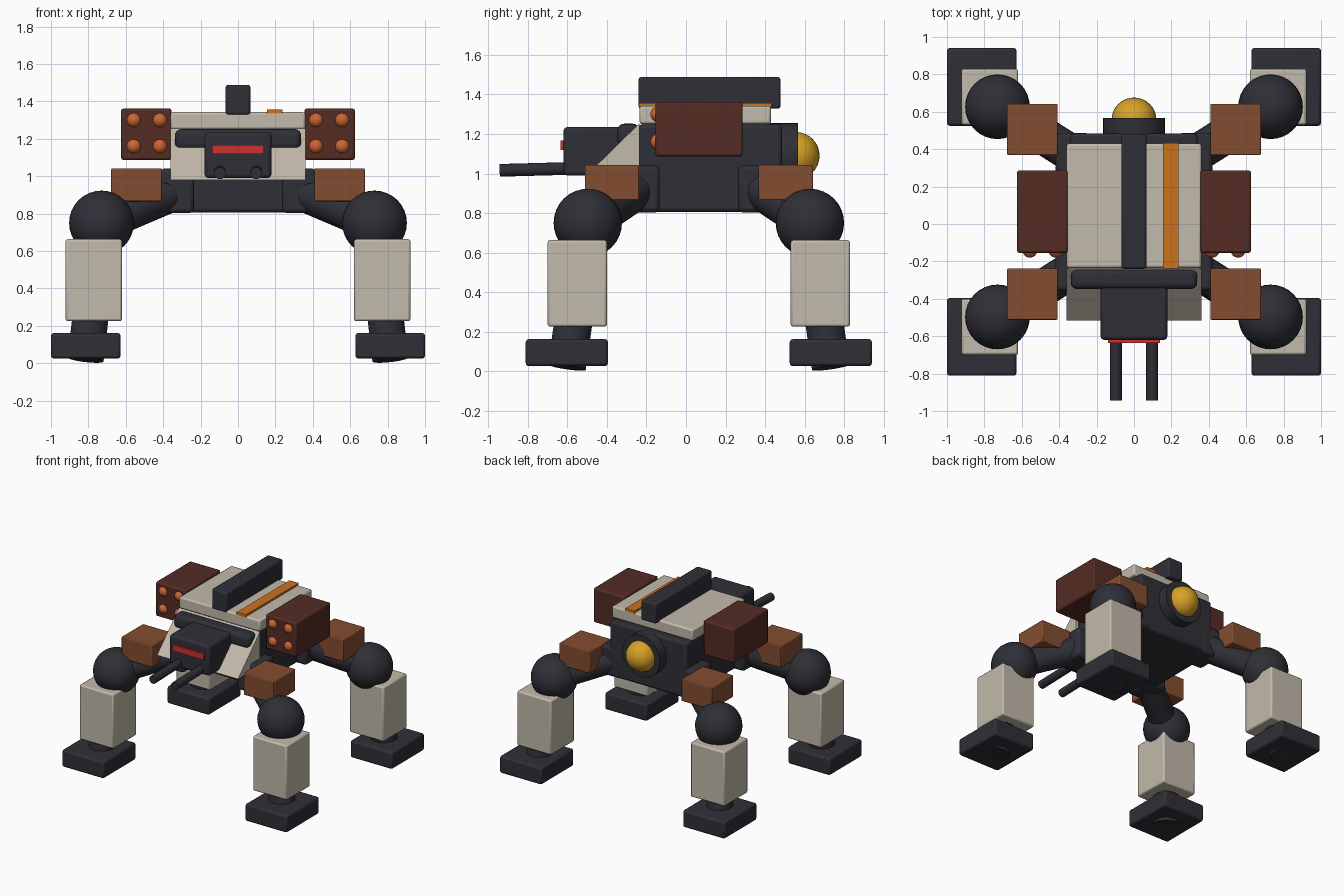
import bpy
import bmesh
import math
from mathutils import Vector

cube = bpy.data.objects.get("Cube")
if cube:
    bpy.data.objects.remove(cube, do_unlink=True)


def material(name, r, g, b):
    m = bpy.data.materials.new(name)
    m.use_nodes = True
    m.diffuse_color = (r, g, b, 1)
    bsdf = m.node_tree.nodes["Principled BSDF"]
    bsdf.inputs["Base Color"].default_value = (r, g, b, 1)
    bsdf.inputs["Roughness"].default_value = 0.7
    return m


DARK = material("dark_gunmetal", 0.028, 0.028, 0.038)
CREAM = material("bone_armor", 0.54, 0.49, 0.405)
RUST = material("rust_brown", 0.23, 0.075, 0.03)
MAROON = material("maroon", 0.09, 0.025, 0.017)
WARHEAD = material("warhead_orange", 0.6, 0.13, 0.035)
STRIPE = material("stripe_orange", 0.6, 0.17, 0.015)
GOLD = material("gold", 0.68, 0.36, 0.02)
RED = material("visor_red", 0.62, 0.03, 0.03)


def finish(name, bm, mat, bevel=0.0, segments=2, smooth=False):
    bmesh.ops.recalc_face_normals(bm, faces=bm.faces)
    mesh = bpy.data.meshes.new(name)
    bm.to_mesh(mesh)
    bm.free()
    mesh.materials.append(mat)
    ob = bpy.data.objects.new(name, mesh)
    bpy.context.collection.objects.link(ob)
    if bevel:
        mod = ob.modifiers.new("edge_bevel", "BEVEL")
        mod.width = bevel
        mod.segments = segments
    if smooth or bevel:
        bpy.ops.object.select_all(action="DESELECT")
        ob.select_set(True)
        bpy.context.view_layer.objects.active = ob
        bpy.ops.object.shade_smooth_by_angle(angle=math.radians(40))
    return ob


def box(name, x, y, z, mat, bevel=0.01, segments=2):
    """Box given by its (low, high) range on each axis."""
    bm = bmesh.new()
    bmesh.ops.create_cube(bm, size=1)
    for v in bm.verts:
        v.co = [(lo + hi) / 2 + c * (hi - lo) for c, (lo, hi) in zip(v.co, (x, y, z))]
    return finish(name, bm, mat, bevel, segments)


def ball(name, centre, radius, mat):
    bm = bmesh.new()
    bmesh.ops.create_uvsphere(bm, u_segments=32, v_segments=16, radius=radius)
    bmesh.ops.translate(bm, verts=bm.verts, vec=centre)
    return finish(name, bm, mat, smooth=True)


def rod(name, start, end, radius, mat, sides=24):
    a, b = Vector(start), Vector(end)
    bm = bmesh.new()
    bmesh.ops.create_cone(bm, cap_ends=True, segments=sides, radius1=radius,
                          radius2=radius, depth=(b - a).length)
    bmesh.ops.rotate(bm, verts=bm.verts,
                     matrix=(b - a).to_track_quat("Z", "Y").to_matrix())
    bmesh.ops.translate(bm, verts=bm.verts, vec=(a + b) / 2)
    return finish(name, bm, mat, smooth=True)


def around(c, half):
    return (c - half, c + half)


# Hull, top armour, spine and stripe
box("hull", (-0.34, 0.34), (-0.24, 0.485), (0.805, 1.25), DARK, 0.02)
box("top_plate", (-0.36, 0.36), (-0.235, 0.43), (1.25, 1.342), CREAM, 0.012)
box("spine", (-0.066, 0.066), (-0.24, 0.478), (1.328, 1.488), DARK, 0.012)
box("top_stripe", (0.155, 0.237), (-0.238, 0.432), (1.335, 1.358), STRIPE, 0)

# Sloped front armour: a triangular profile drawn across the width
bm = bmesh.new()
profile = [(-0.515, 0.98), (-0.235, 0.98), (-0.235, 1.255)]
face = bm.faces.new([bm.verts.new((-0.36, y, z)) for y, z in profile])
side = bmesh.ops.extrude_face_region(bm, geom=[face])["geom"]
bmesh.ops.translate(bm, vec=(0.72, 0, 0),
                    verts=[v for v in side if isinstance(v, bmesh.types.BMVert)])
finish("front_armor", bm, CREAM)

# Head with brow bar, visor and twin barrels
box("brow_bar", (-0.338, 0.338), (-0.348, -0.235), (1.14, 1.252), DARK, 0.035, 4)
box("head", (-0.178, 0.178), (-0.62, -0.23), (0.99, 1.235), DARK, 0.018)
box("visor", (-0.138, 0.138), (-0.635, -0.61), (1.12, 1.168), RED, 0)

# Rear reactor
rod("reactor_housing", (0, 0.4, 1.09), (0, 0.568, 1.09), 0.166, DARK, 32)
ball("reactor_core", (0, 0.556, 1.09), 0.12, GOLD)

for s, label in ((1, "left"), (-1, "right")):
    def span(lo, hi):
        return tuple(sorted((s * lo, s * hi)))

    rod(label + "_barrel", (s * 0.097, -0.5, 1.028), (s * 0.097, -0.943, 1.016),
        0.032, DARK, 16)

    # Missile pod
    box(label + "_missile_pod", span(0.355, 0.625), (-0.155, 0.287),
        (1.087, 1.362), MAROON, 0.012)
    for x in (0.417, 0.557):
        for z in (1.16, 1.3):
            ball(label + "_warhead", (s * x, -0.14, z), 0.04, WARHEAD)

    # Legs: front and rear are mirrored about the middle of the hull
    for d, end in ((-1, "front"), (1, "rear")):
        def along(offset):
            return 0.065 + d * offset

        leg = label + "_" + end
        hip = (s * 0.33, along(0.31), 0.92)
        knee = (s * 0.73, along(0.562), 0.75)
        sole = (s * 0.815, along(0.668), 0.02)
        box(leg + "_hip", span(0.235, 0.42), around(hip[1], 0.112),
            (0.803, 1.04), DARK, 0.022)
        box(leg + "_shoulder_guard", span(0.408, 0.678), around(along(0.44), 0.137),
            (0.866, 1.042), RUST, 0.006)
        rod(leg + "_thigh", hip, knee, 0.1, DARK)
        ball(leg + "_knee", knee, 0.173, DARK)
        rod(leg + "_ankle", knee, sole, 0.097, DARK)
        box(leg + "_shin", span(0.62, 0.922), around(along(0.615), 0.15),
            (0.225, 0.663), CREAM, 0.012)
        box(leg + "_foot", span(0.628, 1.0), around(along(0.668), 0.208),
            (0.025, 0.162), DARK, 0.015)
